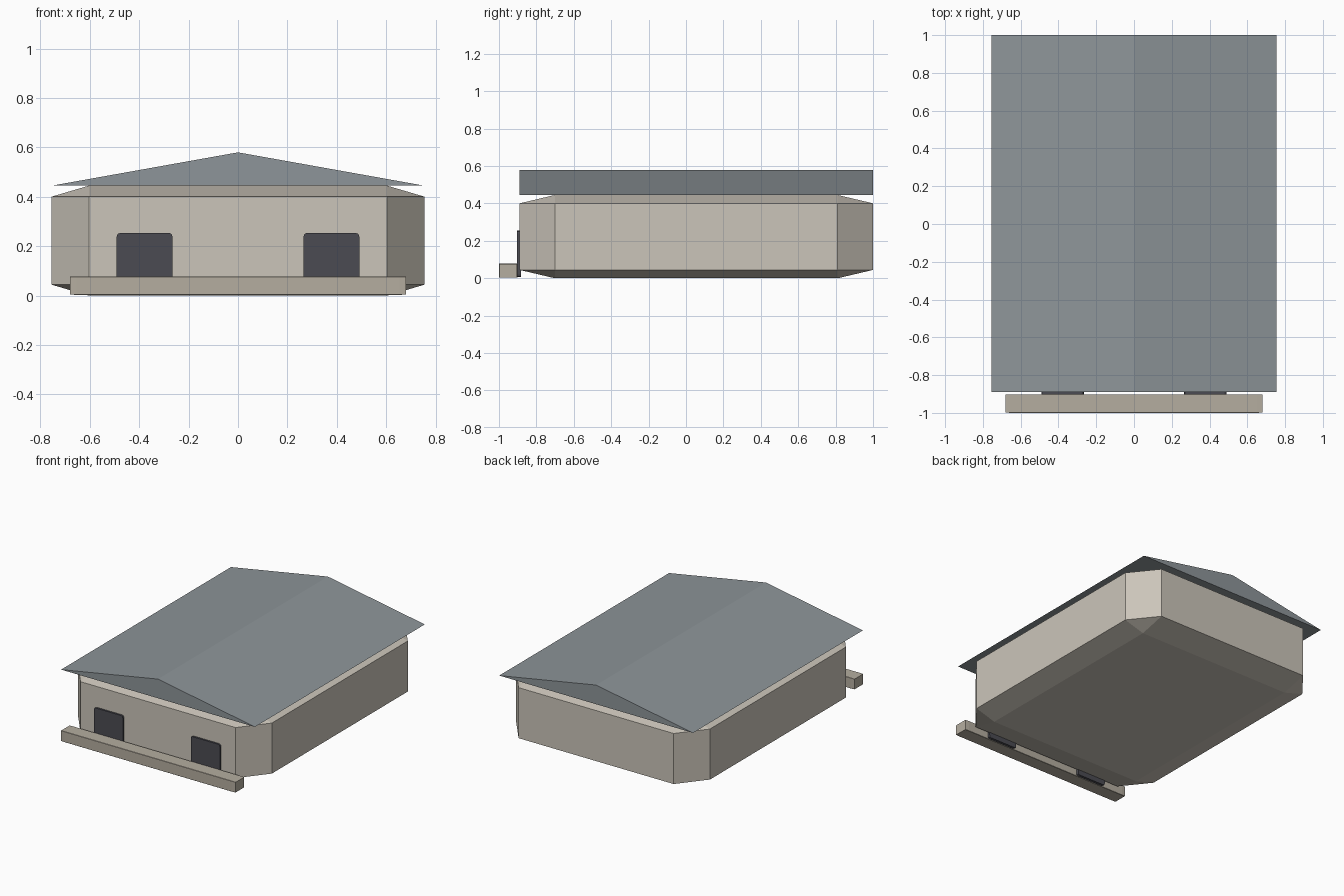
import bpy, bmesh
from mathutils import Matrix, Vector

if "Cube" in bpy.data.objects:
    bpy.data.objects.remove(bpy.data.objects["Cube"])


def material(name, rgb):
    m = bpy.data.materials.new(name)
    m.diffuse_color = (*rgb, 1)
    m.use_nodes = True
    m.node_tree.nodes["Principled BSDF"].inputs["Base Color"].default_value = m.diffuse_color
    return m


def finish(bm, name, mat):
    bmesh.ops.recalc_face_normals(bm, faces=bm.faces)
    mesh = bpy.data.meshes.new(name)
    bm.to_mesh(mesh)
    bm.free()
    mesh.materials.append(mat)
    obj = bpy.data.objects.new(name, mesh)
    bpy.context.collection.objects.link(obj)
    return obj


def box(name, lo, hi, mat, bevel, segments=1, y_edges_only=False):
    """Unit cube, bevelled, then stretched between two corners."""
    lo, hi = Vector(lo), Vector(hi)
    bm = bmesh.new()
    bmesh.ops.create_cube(bm, size=1)
    edges = [e for e in bm.edges if not y_edges_only
             or abs(e.verts[0].co.y - e.verts[1].co.y) > 0.5]
    bmesh.ops.bevel(bm, geom=edges, offset=bevel, segments=segments,
                    profile=0.5, affect='EDGES')
    bm.transform(Matrix.Translation((lo + hi) / 2) @ Matrix.Diagonal((*(hi - lo), 1)))
    return finish(bm, name, mat)


def prism(name, profile, y0, y1, mat):
    """Extrude an x-z profile along y."""
    bm = bmesh.new()
    face = bm.faces.new([bm.verts.new((x, y0, z)) for x, z in profile])
    out = bmesh.ops.extrude_face_region(bm, geom=[face])
    moved = [g for g in out['geom'] if isinstance(g, bmesh.types.BMVert)]
    bmesh.ops.translate(bm, verts=moved, vec=(0, y1 - y0, 0))
    return finish(bm, name, mat)


stone = material("stone", (0.60, 0.56, 0.49))
trim = material("trim", (0.46, 0.42, 0.35))
slate = material("slate", (0.27, 0.30, 0.32))
dark = material("dark", (0.07, 0.07, 0.085))

# Main body with stretched chamfers
box("body", (-0.755, -0.89, 0), (0.755, 1.0, 0.445), stone, 0.1)

# Low gabled roof
prism("roof", [(-0.755, 0.445), (0.755, 0.445), (0, 0.58)], -0.89, 1.0, slate)

# Step along the front
box("front_step", (-0.68, -1.0, 0.003), (0.68, -0.902, 0.078), trim, 0.02)

# Two dark openings in the front wall
for side, x in (("left", -0.378), ("right", 0.378)):
    box(f"{side}_opening", (x - 0.113, -0.903, 0.006), (x + 0.113, -0.882, 0.254),
        dark, 0.06, segments=2, y_edges_only=True)
